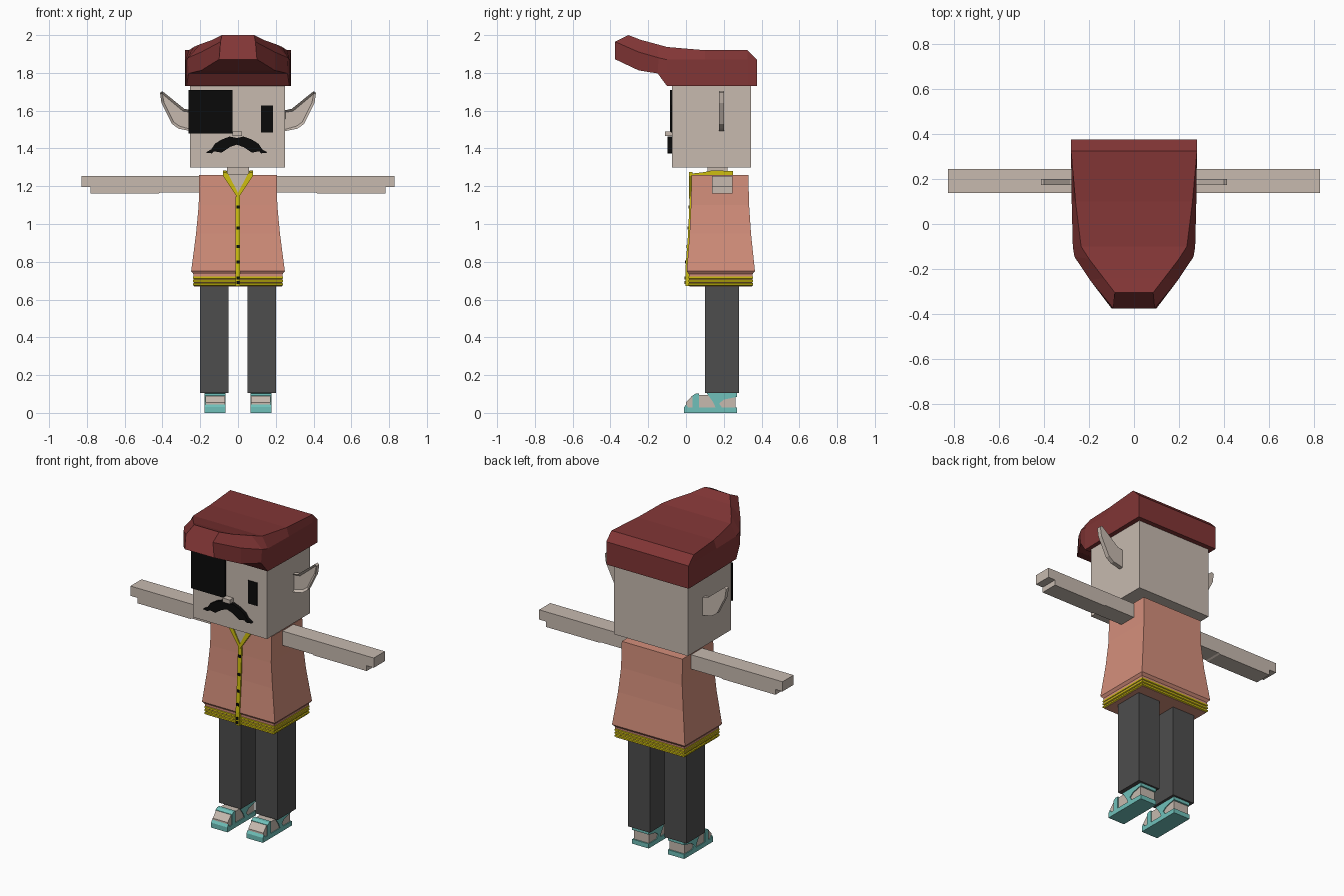
import bpy, bmesh
from mathutils import Vector

cube = bpy.data.objects.get("Cube")
if cube:
    bpy.data.objects.remove(cube, do_unlink=True)


def material(name, rgb):
    m = bpy.data.materials.new(name)
    m.use_nodes = True
    m.diffuse_color = (*rgb, 1)
    m.node_tree.nodes["Principled BSDF"].inputs["Base Color"].default_value = (*rgb, 1)
    return m


SKIN = material("skin", (0.57, 0.49, 0.43))
SALMON = material("salmon cloth", (0.66, 0.275, 0.2))
RED = material("dark red hat", (0.22, 0.036, 0.036))
GREY = material("charcoal trousers", (0.075, 0.075, 0.075))
YELLOW = material("yellow trim", (0.62, 0.52, 0.005))
TEAL = material("teal shoe", (0.16, 0.53, 0.49))
BLACK = material("black", (0.003, 0.003, 0.003))


def finish(name, bm, mat):
    bmesh.ops.recalc_face_normals(bm, faces=bm.faces)
    mesh = bpy.data.meshes.new(name)
    bm.to_mesh(mesh)
    bm.free()
    mesh.materials.append(mat)
    obj = bpy.data.objects.new(name, mesh)
    bpy.context.collection.objects.link(obj)
    return obj


def loft(name, loops, mat):
    """Skin equal-length loops of points and cap both ends."""
    bm = bmesh.new()
    rings = [[bm.verts.new(p) for p in loop] for loop in loops]
    for a, b in zip(rings, rings[1:]):
        for i in range(len(a)):
            j = (i + 1) % len(a)
            bm.faces.new((a[i], a[j], b[j], b[i]))
    bm.faces.new(rings[0])
    bm.faces.new(rings[-1])
    return finish(name, bm, mat)


def rect(z, x0, x1, y0, y1):
    return [(x0, y0, z), (x1, y0, z), (x1, y1, z), (x0, y1, z)]


def box(name, x, y, z, mat):
    return loft(name, [rect(h, *x, *y) for h in z], mat)


def prism_y(name, pts, y0, y1, mat):
    """Extrude an (x, z) outline along y."""
    return loft(name, [[(x, y, z) for x, z in pts] for y in (y0, y1)], mat)


def prism_x(name, pts, x0, x1, mat):
    """Extrude a (y, z) outline along x."""
    return loft(name, [[(x, y, z) for y, z in pts] for x in (x0, x1)], mat)


def span(s, a, b):
    return tuple(sorted((s * a, s * b)))


# Shirt levels: height, half width, front y, back y
SHIRT = [(1.26, 0.206, 0.03, 0.33), (1.1, 0.208, 0.026, 0.334),
         (0.95, 0.222, 0.019, 0.344), (0.75, 0.248, 0.004, 0.365),
         (0.735, 0.236, 0.015, 0.352), (0.67, 0.232, 0.018, 0.35)]


def front_y(z):
    for (za, _, a, _), (zb, _, b, _) in zip(SHIRT, SHIRT[1:]):
        if zb <= z <= za:
            return a + (b - a) * (za - z) / (za - zb)
    return SHIRT[0][2]


loft("shirt", [rect(z, -w, w, f, b) for z, w, f, b in SHIRT], SALMON)

# Ribbed hem bands
for i in range(3):
    z = 0.672 + i * 0.018
    loft(f"hem_band_{i + 1}",
         [rect(z + dz, -0.23 - g, 0.23 + g, 0.02 - g, 0.348 + g)
          for dz, g in ((0, 0.002), (0.004, 0.008), (0.013, 0.008), (0.017, 0.002))], YELLOW)

# Button strip with buttons
loft("button_strip", [rect(z, -0.014, 0.011, front_y(z) - 0.008, front_y(z) + 0.01)
                      for z in (1.145, 1.1, 0.95, 0.75)], YELLOW)
box("button_strip_end", (-0.014, 0.011), (-0.003, 0.03), (0.672, 0.75), YELLOW)
for i, z in enumerate((1.09, 0.98, 0.88, 0.8, 0.715, 0.69)):
    y = min(front_y(z), 0.005 if z < 0.75 else 1) - 0.012
    box(f"button_{i + 1}", (-0.009, 0.007), (y, y + 0.015), (z - 0.008, z + 0.008), BLACK)

# Open neckline and neck
prism_y("neckline_skin", [(-0.07, 1.262), (0, 1.14), (0.07, 1.262)], 0.022, 0.034, SKIN)
box("neck", (-0.058, 0.058), (0.115, 0.22), (1.2, 1.31), SKIN)

# Collar: front V and the band round the neck
for s, side in ((1, "left"), (-1, "right")):
    prism_y(f"{side}_lapel", [(0, 1.135), (0, 1.165), (s * 0.055, 1.27), (s * 0.08, 1.275),
                              (s * 0.08, 1.255)], 0.016, 0.035, YELLOW)
    prism_x(f"{side}_collar", [(0.03, 1.25), (0.03, 1.267), (0.1, 1.275), (0.14, 1.284),
                               (0.25, 1.28), (0.25, 1.25)], *span(s, 0.06, 0.08), YELLOW)
box("back_collar", (-0.08, 0.08), (0.232, 0.25), (1.25, 1.28), YELLOW)

# Head, nose and face details
box("head", (-0.254, 0.25), (-0.075, 0.345), (1.298, 1.8), SKIN)
box("nose", (-0.028, 0.021), (-0.11, -0.07), (1.465, 1.49), SKIN)
box("eye_patch", (-0.262, -0.028), (-0.084, -0.075), (1.478, 1.71), BLACK)
box("eye", (0.122, 0.186), (-0.079, -0.073), (1.485, 1.627), BLACK)
half = [(0.037, 1.463), (0.08, 1.447), (0.115, 1.425), (0.135, 1.395), (0.165, 1.378),
        (0.13, 1.374), (0.12, 1.385), (0.08, 1.378), (0.037, 1.407)]
outline = [(0, 1.455)] + half + [(0, 1.42)] + [(-x, z) for x, z in reversed(half)]
prism_y("moustache", [(x - 0.007, z) for x, z in outline], -0.097, -0.07, BLACK)

# Hat sections from back to front: (half width, y, z) for top, middle and bottom edges
HAT = [((0.28, 0.375, 1.87), (0.28, 0.375, 1.8), (0.28, 0.375, 1.73)),
       ((0.28, 0.325, 1.92), (0.28, 0.325, 1.87), (0.28, 0.325, 1.73)),
       ((0.26, 0.1, 1.92), (0.277, 0.1, 1.87), (0.277, 0.1, 1.73)),
       ((0.235, -0.1, 1.937), (0.272, -0.1, 1.87), (0.272, -0.1, 1.73)),
       ((0.2, -0.155, 1.952), (0.265, -0.145, 1.88), (0.262, -0.15, 1.797)),
       ((0.135, -0.24, 1.975), (0.195, -0.25, 1.91), (0.195, -0.25, 1.813)),
       ((0.085, -0.305, 2.0), (0.092, -0.375, 1.965), (0.1, -0.375, 1.872))]
loft("hat", [list(sec) + [(-x, y, z) for x, y, z in reversed(sec)] for sec in HAT], RED)

EAR = [(0.24, 1.6), (0.285, 1.61), (0.4, 1.703), (0.413, 1.695), (0.405, 1.64),
       (0.35, 1.53), (0.315, 1.505), (0.24, 1.49)]
SHOE_TOP = 0.1
for s, side in ((1, "left"), (-1, "right")):
    # Ear with a recessed front
    ear = prism_y(f"{side}_ear", [(s * x, z) for x, z in EAR], 0.174, 0.2, SKIN)
    bm = bmesh.new()
    bm.from_mesh(ear.data)
    face = min((f for f in bm.faces if len(f.verts) == len(EAR)),
               key=lambda f: f.calc_center_median().y)
    bmesh.ops.inset_region(bm, faces=[face], thickness=0.014)
    bmesh.ops.translate(bm, verts=face.verts, vec=Vector((0, 0.014, 0)))
    bm.to_mesh(ear.data)
    bm.free()

    # Arm with a stepped hand
    prism_y(f"{side}_arm", [(s * x, z) for x, z in (
        (0.19, 1.255), (0.828, 1.255), (0.828, 1.195), (0.78, 1.195), (0.78, 1.162),
        (0.42, 1.162), (0.41, 1.167), (0.19, 1.167))], 0.137, 0.245, SKIN)

    # Trouser leg
    box(f"{side}_leg", span(s, 0.05, 0.2), (0.1, 0.28), (0.105, 0.675), GREY)

    # Foot and sandal
    x = span(s, 0.07, 0.172)
    strap = span(s, 0.065, 0.177)
    prism_x(f"{side}_foot", [(0, 0.02), (0, 0.055), (0.03, 0.088), (0.06, 0.096),
                             (0.13, 0.096), (0.16, 0.11), (0.262, 0.11), (0.262, 0.02)], *x, SKIN)
    prism_x(f"{side}_sole", [(-0.01, 0), (-0.01, 0.03), (0.0, 0.045), (0.012, 0.028),
                             (0.27, 0.028), (0.27, 0)], *strap, TEAL)
    prism_x(f"{side}_toe_strap", [(0.035, 0.02), (0.035, 0.092), (0.05, 0.102), (0.07, 0.102),
                                  (0.068, 0.02)], *strap, TEAL)
    prism_x(f"{side}_ankle_strap", [(0.11, SHOE_TOP + 0.004), (0.27, SHOE_TOP + 0.004),
                                    (0.27, 0.085), (0.2, 0.07), (0.175, 0.05), (0.195, 0.02),
                                    (0.16, 0.02), (0.145, 0.055)], *strap, TEAL)
